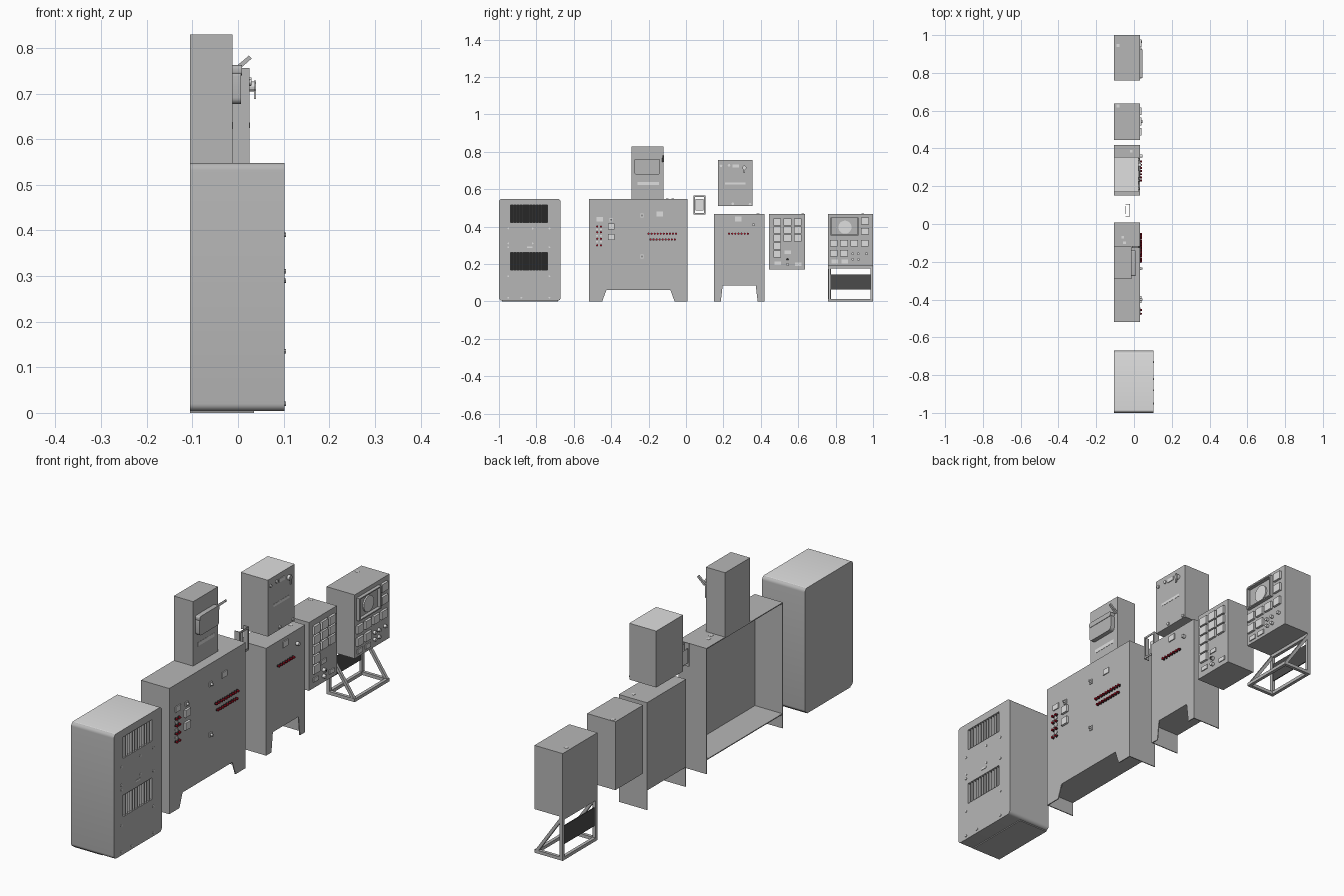
import bpy, bmesh, math
from mathutils import Matrix, Vector

cube = bpy.data.objects.get("Cube")
if cube:
    bpy.data.objects.remove(cube, do_unlink=True)


def material(name, rgb):
    m = bpy.data.materials.new(name)
    m.use_nodes = True
    m.diffuse_color = (*rgb, 1)
    m.node_tree.nodes["Principled BSDF"].inputs["Base Color"].default_value = (*rgb, 1)
    return m


GREY = material("cabinet grey", (0.47, 0.47, 0.47))
LIGHT = material("light grey", (0.74, 0.74, 0.74))
BLACK = material("vent black", (0.02, 0.02, 0.02))
MESH = material("dark mesh", (0.07, 0.07, 0.07))
RED = material("lamp red", (0.5, 0.005, 0.02))

BACK, FACE = -0.105, 0.031


def finish(name, bm, *mats):
    bmesh.ops.recalc_face_normals(bm, faces=bm.faces)
    me = bpy.data.meshes.new(name)
    bm.to_mesh(me)
    bm.free()
    for m in mats:
        me.materials.append(m)
    ob = bpy.data.objects.new(name, me)
    bpy.context.collection.objects.link(ob)
    return ob


def add_box(bm, x, y, z):
    size = [b - a for a, b in (x, y, z)]
    mid = [(a + b) / 2 for a, b in (x, y, z)]
    mat = Matrix.Translation(mid) @ Matrix.Diagonal((*size, 1))
    bmesh.ops.create_cube(bm, size=1, matrix=mat)


def boxes(name, spans, *mats):
    bm = bmesh.new()
    for s in spans:
        add_box(bm, *s)
    return finish(name, bm, *mats)


def plates(name, face, depth, size, spots, mat):
    """Rectangular plates standing on a panel at x = face."""
    w, h = size[0] / 2, size[1] / 2
    return boxes(name, [((face - 0.002, face + depth), (y - w, y + w), (z - h, z + h))
                        for y, z in spots], mat)


def discs(name, face, depth, r, spots, mat, sides=12):
    bm = bmesh.new()
    for y, z in spots:
        m = Matrix.Translation((face + depth / 2, y, z)) @ Matrix.Rotation(math.pi / 2, 4, "Y")
        bmesh.ops.create_cone(bm, cap_ends=True, segments=sides, radius1=r, radius2=r,
                              depth=depth, matrix=m)
    return finish(name, bm, mat)


def prism(name, x, outline, mat):
    """Extrude a y-z outline along x."""
    bm = bmesh.new()
    f = bm.faces.new([bm.verts.new((x[0], y, z)) for y, z in outline])
    new = bmesh.ops.extrude_face_region(bm, geom=[f])["geom"]
    bmesh.ops.translate(bm, vec=(x[1] - x[0], 0, 0),
                        verts=[v for v in new if isinstance(v, bmesh.types.BMVert)])
    return finish(name, bm, mat)


def bar(bm, a, b, w):
    """Square bar between two points."""
    a, b = Vector(a), Vector(b)
    rot = (b - a).to_track_quat("Z", "Y").to_matrix().to_4x4()
    m = Matrix.Translation((a + b) / 2) @ rot @ Matrix.Diagonal((w, w, (b - a).length, 1))
    bmesh.ops.create_cube(bm, size=1, matrix=m)


def frame(x, y0, y1, z0, z1, w):
    """Spans of a rectangular frame in a y-z plane."""
    return ([(x, (y, y + w), (z0, z1)) for y in (y0, y1 - w)]
            + [(x, (y0, y1), (z, z + w)) for z in (z0, z1 - w)])


def rounded(name, x, y, z, r, *mats):
    """Box with the edges along x rounded."""
    bm = bmesh.new()
    add_box(bm, x, y, z)
    edges = [e for e in bm.edges if abs(e.verts[0].co.x - e.verts[1].co.x) > 1e-4]
    bmesh.ops.bevel(bm, geom=edges, offset=r, segments=5, profile=0.5, affect="EDGES")
    return finish(name, bm, *mats)


def smooth(ob):
    bpy.context.view_layer.objects.active = ob
    ob.select_set(True)
    bpy.ops.object.shade_smooth_by_angle(angle=math.radians(35))
    ob.select_set(False)


def light_top(ob, level):
    for p in ob.data.polygons:
        p.material_index = int(p.normal.z > 0.9 and p.center.z > level)


def lamps(name, spots):
    discs(name + "_sockets", FACE, 0.004, 0.006, spots, BLACK, 8)
    discs(name + "_lenses", FACE, 0.011, 0.0048, spots, RED, 8)


def footed_cabinet(name, y0, y1, top, floor, foot, slope, closed):
    """Sheet cabinet whose front plate has two tapered feet."""
    t = 0.004
    prism(name + "_front", (FACE - t, FACE),
          [(y0, 0), (y0 + foot, 0), (y0 + foot + slope, floor), (y1 - foot - slope, floor),
           (y1 - foot, 0), (y1, 0), (y1, top), (y0, top)], GREY)
    x, y = (BACK, FACE - t), (y0, y1)
    parts = [(x, (y0, y0 + t), (0, top)), (x, (y1 - t, y1), (0, top)),
             (x, y, (top - t, top)), (x, y, (floor, floor + t))]
    if closed:
        parts.append(((BACK, BACK + t), y, (floor, top)))
    boxes(name + "_shell", parts, GREY)


# Tall rounded cabinet with two recessed vents
vent_y, vents = (-0.938, -0.74), {"lower": (0.168, 0.262), "upper": (0.422, 0.516)}
tall = rounded("vented_cabinet", (BACK, 0.102), (-1, -0.67), (0.004, 0.548), 0.016, GREY, LIGHT)
cutter = boxes("vent_cutter", [((0.084, 0.12), vent_y, z) for z in vents.values()], GREY)
cutter.hide_render = True
cut = tall.modifiers.new("vents", "BOOLEAN")
cut.operation, cut.object, cut.solver = "DIFFERENCE", cutter, "EXACT"
bpy.context.view_layer.objects.active = tall
bpy.ops.object.modifier_apply(modifier=cut.name)
bpy.data.objects.remove(cutter, do_unlink=True)
light_top(tall, 0.53)
smooth(tall)
boxes("vented_cabinet_plinth", [((BACK, 0.035), (-0.985, -0.685), (0, 0.01))], GREY)
for label, z in vents.items():
    boxes(label + "_vent_back", [((0.083, 0.0855), vent_y, z)], BLACK)
    step = (vent_y[1] - vent_y[0]) / 12
    boxes(label + "_vent_fins",
          [((0.085, 0.101), (vent_y[0] + step * i - 0.001, vent_y[0] + step * i + 0.001), z)
           for i in range(1, 12)], GREY)
discs("vented_cabinet_screws", 0.101, 0.004, 0.005,
      [(y, z) for y in (-0.95, -0.73) for z in (0.02, 0.135, 0.29, 0.39)]
      + [(-0.88, 0.02), (-0.82, 0.39), (-0.95, 0.31), (-0.82, 0.31)], LIGHT, 8)
plates("vented_cabinet_label", 0.102, 0.002, (0.03, 0.008), [(-0.835, 0.29)], LIGHT)

# Wide control cabinet, open at the back
footed_cabinet("wide_cabinet", -0.518, 0.009, 0.548, 0.06, 0.07, 0.022, False)
plates("wide_cabinet_meters", FACE, 0.01, (0.036, 0.032), [(-0.4, 0.4), (-0.4, 0.345)], LIGHT)
plates("wide_cabinet_labels", FACE, 0.004, (0.035, 0.025),
       [(-0.46, 0.44), (-0.14, 0.467)], LIGHT)
lamps("side_lamps", [(y, z) for y in (-0.475, -0.455) for z in (0.3, 0.335, 0.37, 0.4)])
plates("side_lamp_labels", FACE, 0.003, (0.01, 0.008),
       [(y, z) for y in (-0.475, -0.455) for z in (0.318, 0.352, 0.386)], LIGHT)
lamps("row_lamps", [(-0.2 + 0.0163 * i, 0.362) for i in range(10)]
      + [(-0.19 + 0.0163 * i, 0.331) for i in range(9)])
switches = [(-0.235, 0.46), (-0.235, 0.24), (-0.4, 0.437)]
plates("wide_cabinet_switch_plates", FACE, 0.004, (0.016, 0.02), switches, LIGHT)
discs("wide_cabinet_switch_knobs", FACE, 0.014, 0.005, switches, LIGHT)

# Breaker box on the wide cabinet
boxes("breaker_box", [((BACK, -0.012), (-0.292, -0.12), (0.548, 0.829))], GREY)
smooth(rounded("breaker_cover", (-0.013, 0.007), (-0.276, -0.14), (0.677, 0.752), 0.014, GREY))
smooth(rounded("breaker_lid", (-0.013, 0.009), (-0.276, -0.14), (0.74, 0.762), 0.008, GREY))
plates("breaker_label", -0.012, 0.001, (0.115, 0.016), [(-0.203, 0.63)], LIGHT)
bm = bmesh.new()
bar(bm, (-0.008, -0.122, 0.75), (0.006, -0.122, 0.762), 0.01)
bar(bm, (0.004, -0.122, 0.76), (0.027, -0.122, 0.78), 0.009)
finish("breaker_lever", bm, GREY)

# Small open bracket between the cabinets
boxes("bracket_frame", frame((-0.023, -0.02), 0.04, 0.105, 0.465, 0.567, 0.008)
      + [((-0.045, -0.02), (y, y + 0.003), (0.465, 0.567)) for y in (0.04, 0.102)], GREY)
boxes("bracket_plate", [((-0.045, -0.042), (0.052, 0.094), (0.485, 0.548))], LIGHT)

# Narrow footed cabinet
footed_cabinet("narrow_cabinet", 0.15, 0.419, 0.468, 0.085, 0.036, 0.01, True)
lamps("narrow_lamps", [(0.23 + 0.0168 * i, 0.362) for i in range(7)])
plates("narrow_cabinet_label", FACE, 0.004, (0.036, 0.026), [(0.28, 0.44)], LIGHT)
discs("narrow_cabinet_knob", FACE, 0.014, 0.008, [(0.36, 0.41)], LIGHT)

# Wall box above it
light_top(boxes("wall_box", [((BACK, 0.025), (0.17, 0.355), (0.51, 0.756))], GREY, LIGHT), 0.7)
plates("wall_box_label", 0.025, 0.001, (0.11, 0.012), [(0.263, 0.63)], LIGHT)
plates("wall_box_plate", 0.025, 0.003, (0.035, 0.016), [(0.265, 0.725)], LIGHT)
discs("wall_box_buttons", 0.025, 0.005, 0.007,
      [(0.187, 0.725), (0.23, 0.728), (0.25, 0.522), (0.342, 0.52)], LIGHT)
discs("wall_box_knob", 0.025, 0.012, 0.011, [(0.312, 0.715)], LIGHT)
boxes("wall_box_handle", [((0.035, 0.039), (0.308, 0.316), (0.688, 0.728))], LIGHT)

# Hanging meter cabinet
boxes("meter_cabinet", [((BACK, FACE), (0.445, 0.637), (0.17, 0.468))], GREY)
plates("meter_cabinet_meters", FACE, 0.01, (0.041, 0.036),
       [(y, z) for y in (0.488, 0.543, 0.597) for z in (0.425, 0.382, 0.339)]
       + [(0.488, 0.296), (0.488, 0.253)], LIGHT)
plates("meter_cabinet_labels", FACE, 0.004, (0.035, 0.018),
       [(0.543, 0.262), (0.6, 0.198), (0.49, 0.205)], LIGHT)
discs("meter_cabinet_knobs", FACE, 0.014, 0.008, [(0.543, 0.225), (0.543, 0.198)], LIGHT)
discs("meter_cabinet_knob_caps", FACE + 0.013, 0.002, 0.005, [(0.543, 0.225)], BLACK)

# Scope cabinet
boxes("scope_cabinet", [((BACK, FACE), (0.76, 1), (0.19, 0.468))], GREY)
boxes("scope_bezel", frame((FACE, 0.046), 0.773, 0.923, 0.352, 0.45, 0.005), GREY)
discs("scope_screen", FACE, 0.006, 0.035, [(0.85, 0.397)], LIGHT, 24)
plates("scope_cabinet_meters", FACE, 0.01, (0.041, 0.035),
       [(0.79 + 0.055 * i, 0.312) for i in range(4)]
       + [(0.79, 0.258), (0.845, 0.258), (0.957, 0.43), (0.957, 0.375)], LIGHT)
plates("scope_cabinet_labels", FACE, 0.004, (0.035, 0.02),
       [(0.795, 0.213), (0.848, 0.213)], LIGHT)
discs("scope_cabinet_knobs", FACE, 0.012, 0.007,
      [(y, z) for y in (0.892, 0.922) for z in (0.225, 0.255)] + [(0.965, 0.255)], LIGHT)

# Triangular stand under the scope cabinet
bm = bmesh.new()
w = 0.014
back, front, low, high = BACK + w / 2, FACE - w / 2, w / 2, 0.183
sides = (0.76 + w / 2, 1 - w / 2)
for y in sides:
    bar(bm, (back, y, 0), (back, y, 0.19), w)
    bar(bm, (BACK, y, low), (FACE, y, low), w)
    bar(bm, (back, y, high), (front, y, low), w * 0.9)
for x, z in ((back, low), (front, low), (back, high)):
    bar(bm, (x, sides[0], z), (x, sides[1], z), w)
finish("scope_stand", bm, GREY)
boxes("stand_mesh", [((-0.1, -0.096), (0.77, 0.99), (0.065, 0.145))], MESH)

# Bolt heads on the cabinet tops
boxes("top_bolts", [((x - 0.007, x + 0.007), (y - 0.007, y + 0.007), (z - 0.001, z + 0.001))
                    for x, y, z in ((-0.06, -0.07, 0.548), (-0.05, -0.1, 0.548),
                                    (-0.015, 0.385, 0.468), (-0.085, 0.945, 0.468),
                                    (-0.085, 0.625, 0.468))], LIGHT)
